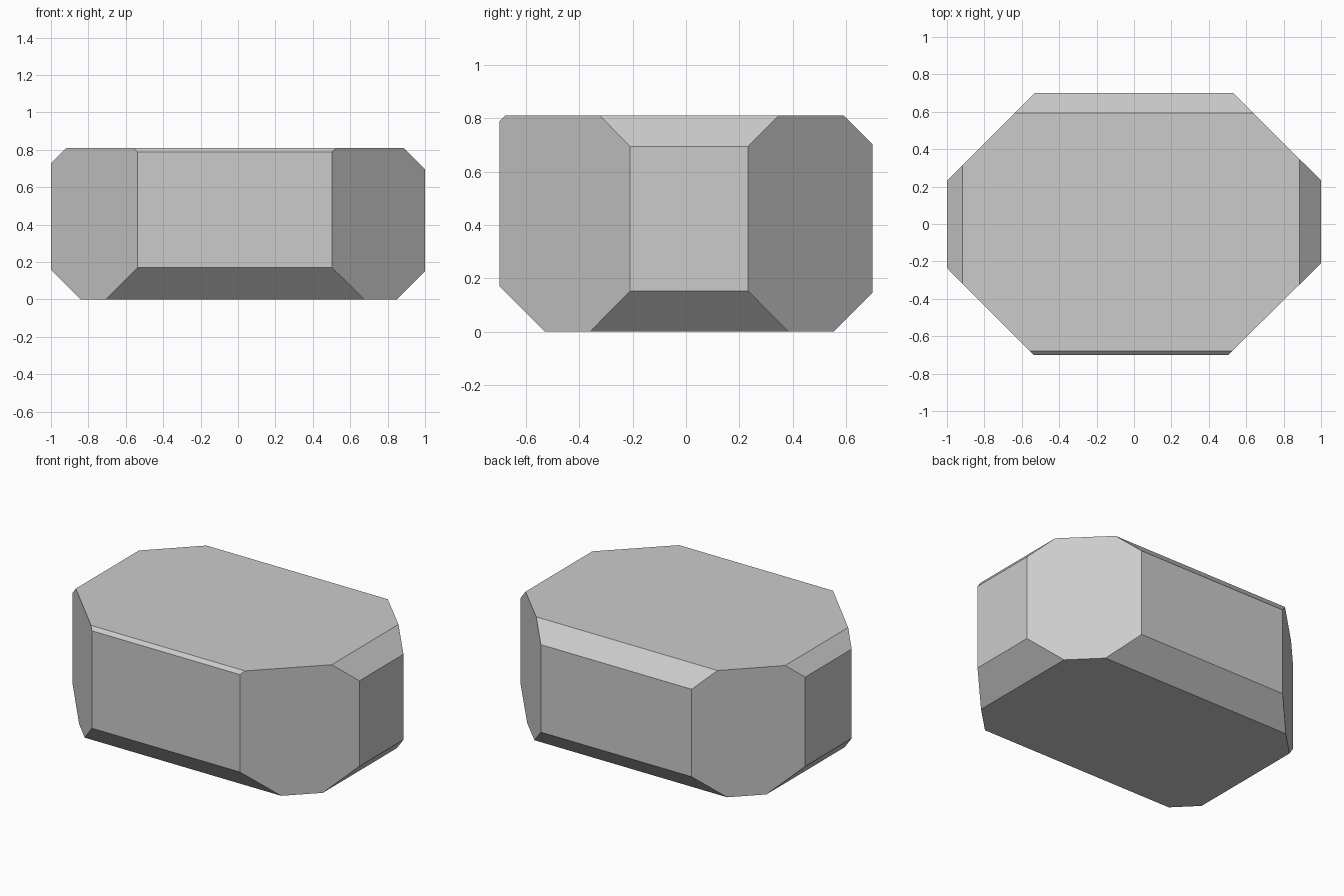
import bpy, bmesh
from mathutils import Vector, Matrix

if "Cube" in bpy.data.objects:
    bpy.data.objects.remove(bpy.data.objects["Cube"])

HX, HY, H = 1.0, 0.7, 0.81

# Start from a plain block standing on z = 0
bm = bmesh.new()
bmesh.ops.create_cube(bm, size=1.0, matrix=Matrix.Translation((0, 0, H / 2))
                      @ Matrix.Diagonal((2 * HX, 2 * HY, H, 1)))


def cut(point, normal):
    """Slice off everything beyond a plane and cap the opening."""
    geom = bm.verts[:] + bm.edges[:] + bm.faces[:]
    res = bmesh.ops.bisect_plane(bm, geom=geom, dist=1e-5, plane_co=Vector(point),
                                 plane_no=Vector(normal), clear_outer=True)
    edges = [e for e in res["geom_cut"] if isinstance(e, bmesh.types.BMEdge)]
    bmesh.ops.contextual_create(bm, geom=edges)


# Vertical corners: side signs, y on the end face, x on the long face
for sx, sy, y, x in ((-1, -1, 0.235, 0.537), (1, -1, 0.21, 0.503),
                     (1, 1, 0.233, 0.53), (-1, 1, 0.232, 0.53)):
    cut((sx * HX, sy * y, 0), (sx * (HY - y), sy * (HX - x), 0))

# Top and bottom edge chamfers: outward direction, half width, top size, bottom size
for d, half, top, bottom in (((0, -1), HY, 0.021, 0.17), ((0, 1), HY, 0.107, 0.147),
                             ((-1, 0), HX, 0.083, 0.16), ((1, 0), HX, 0.115, 0.152)):
    cut((d[0] * half, d[1] * half, H - top), (d[0], d[1], 1))
    cut((d[0] * half, d[1] * half, bottom), (d[0], d[1], -1))

bmesh.ops.recalc_face_normals(bm, faces=bm.faces[:])
mesh = bpy.data.meshes.new("faceted_stone")
bm.to_mesh(mesh)
bm.free()
bpy.context.collection.objects.link(bpy.data.objects.new("faceted_stone", mesh))
